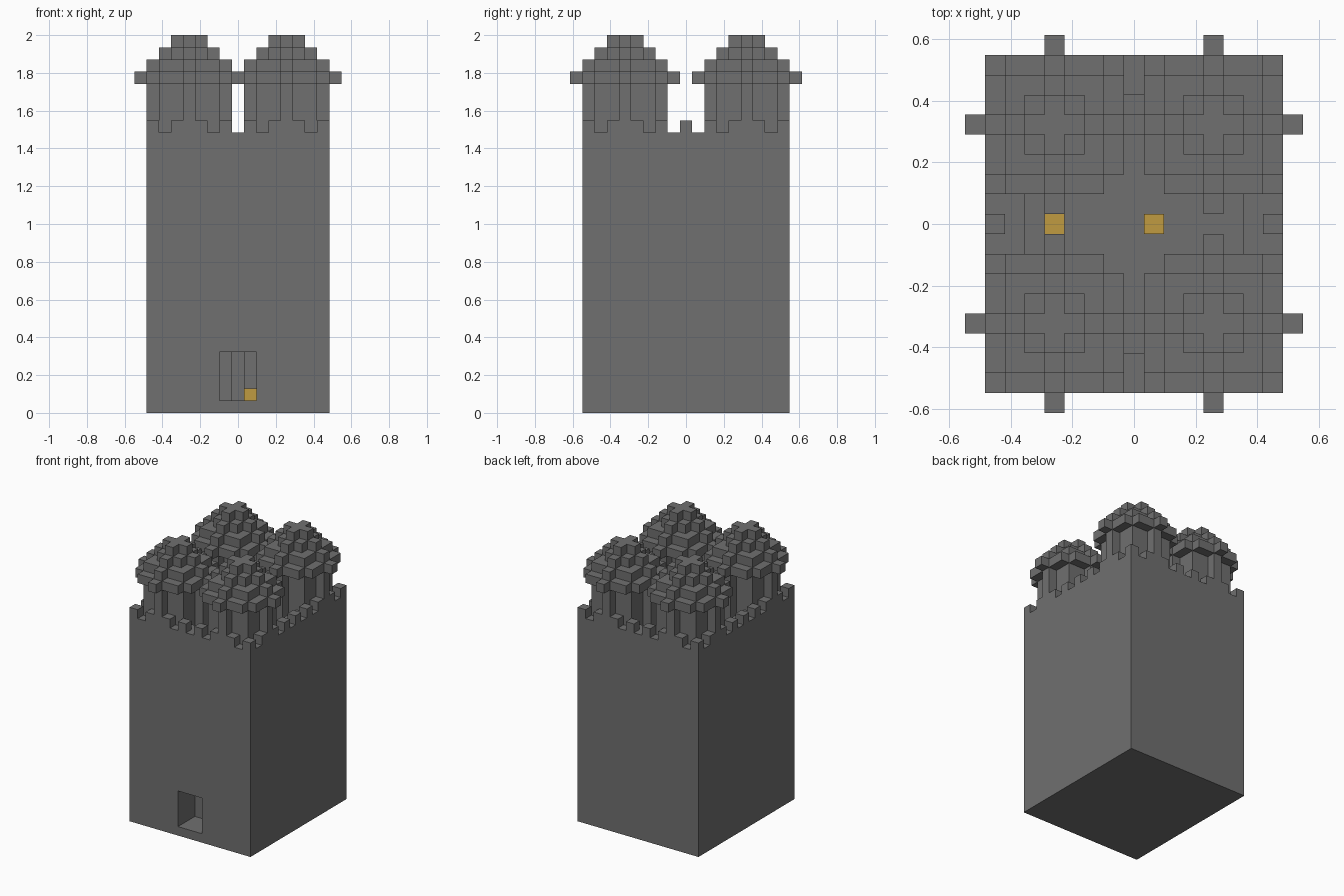
import bpy
import bmesh
import math

V = 2 / 31          # edge of one building block
HALF_X, HALF_Y = 7.5, 8.5
WALL_TOP = 23

cube = bpy.data.objects.get("Cube")
if cube:
    bpy.data.objects.remove(cube, do_unlink=True)


def make_material(name, color):
    mat = bpy.data.materials.new(name)
    mat.use_nodes = True
    mat.diffuse_color = (*color, 1)
    mat.node_tree.nodes["Principled BSDF"].inputs["Base Color"].default_value = (*color, 1)
    return mat


stone = make_material("grey stone", (0.162, 0.162, 0.162))
gold = make_material("gold", (0.53, 0.33, 0.053))


def finish(name, bm, mat):
    bmesh.ops.recalc_face_normals(bm, faces=bm.faces)
    bmesh.ops.scale(bm, vec=(V, V, V), verts=bm.verts)
    mesh = bpy.data.meshes.new(name)
    bm.to_mesh(mesh)
    bm.free()
    obj = bpy.data.objects.new(name, mesh)
    obj.data.materials.append(mat)
    bpy.context.collection.objects.link(obj)
    return obj


def add_prism(bm, outline, z0, z1):
    """Extrude a closed plan outline between two heights."""
    face = bm.faces.new([bm.verts.new((x, y, z0)) for x, y in outline])
    top = bmesh.ops.extrude_face_region(bm, geom=[face])["geom"]
    verts = [v for v in top if isinstance(v, bmesh.types.BMVert)]
    bmesh.ops.translate(bm, verts=verts, vec=(0, 0, z1 - z0))


def add_box(bm, x0, x1, y0, y1, z0, z1):
    add_prism(bm, [(x0, y0), (x1, y0), (x1, y1), (x0, y1)], z0, z1)


def stepped_disc(cx, cy, radius):
    """Outline of a disc made of square blocks."""
    right = []
    for row in range(-radius, radius + 1):
        edge = math.isqrt(radius ** 2 - row ** 2) + 0.5
        if right and right[-1][0] == edge:
            right.pop()
        else:
            right.append((edge, row - 0.5))
        right.append((edge, row + 0.5))
    left = [(-x, y) for x, y in reversed(right)]
    return [(cx + x, cy + y) for x, y in right + left]


# Hollow keep with a floor and an open top
bm = bmesh.new()
add_box(bm, -HALF_X, HALF_X, -HALF_Y, HALF_Y, 0, WALL_TOP)
keep = finish("keep_walls", bm, stone)


def cut(name, *box):
    bm = bmesh.new()
    add_box(bm, *box)
    cutter = finish(name, bm, stone)
    cutter.hide_render = True
    mod = keep.modifiers.new(name, "BOOLEAN")
    mod.operation = "DIFFERENCE"
    mod.solver = "EXACT"
    mod.object = cutter
    bpy.context.view_layer.objects.active = keep
    bpy.ops.object.modifier_apply(modifier=mod.name)
    bpy.data.objects.remove(cutter, do_unlink=True)


cut("courtyard_cutter", 2 - HALF_X, HALF_X - 2, 2 - HALF_Y, HALF_Y - 2, 1, WALL_TOP + 1)
cut("doorway_cutter", -1.5, 1.5, -HALF_Y - 1, 3 - HALF_Y, 1, 5)

# Battlements: every second block around the wall edge
spots = {(x, y) for x in range(-7, 8, 2) for y in (-8, 8)}
spots |= {(x, y) for x in (-7, 7) for y in range(-8, 9, 2)}
bm = bmesh.new()
for x, y in sorted(spots):
    add_box(bm, x - 0.5, x + 0.5, y - 0.5, y + 0.5, WALL_TOP, WALL_TOP + 1)
finish("battlements", bm, stone)

# Four round corner towers with stepped roofs
for side, cx in (("right", -4), ("left", 4)):
    for end, cy in (("front", -5), ("back", 5)):
        shaft = stepped_disc(cx, cy, 3)
        bm = bmesh.new()
        add_prism(bm, shaft, WALL_TOP, 27)
        # lower shaft ends inside the walls
        inner = [(max(-7, min(7, x)), max(-8, min(8, y))) for x, y in shaft]
        add_prism(bm, inner, 1, WALL_TOP)
        finish(f"{end}_{side}_tower", bm, stone)

        bm = bmesh.new()
        for step, radius in enumerate((4, 3, 2, 1)):
            add_prism(bm, stepped_disc(cx, cy, radius), 27 + step, 28 + step)
        finish(f"{end}_{side}_roof", bm, stone)

# Gold blocks on the courtyard floor
bm = bmesh.new()
for x, y in ((-4, 0), (1, 0), (1, -6)):
    add_box(bm, x - 0.5, x + 0.5, y - 0.5, y + 0.5, 1, 2)
finish("gold_blocks", bm, gold)
